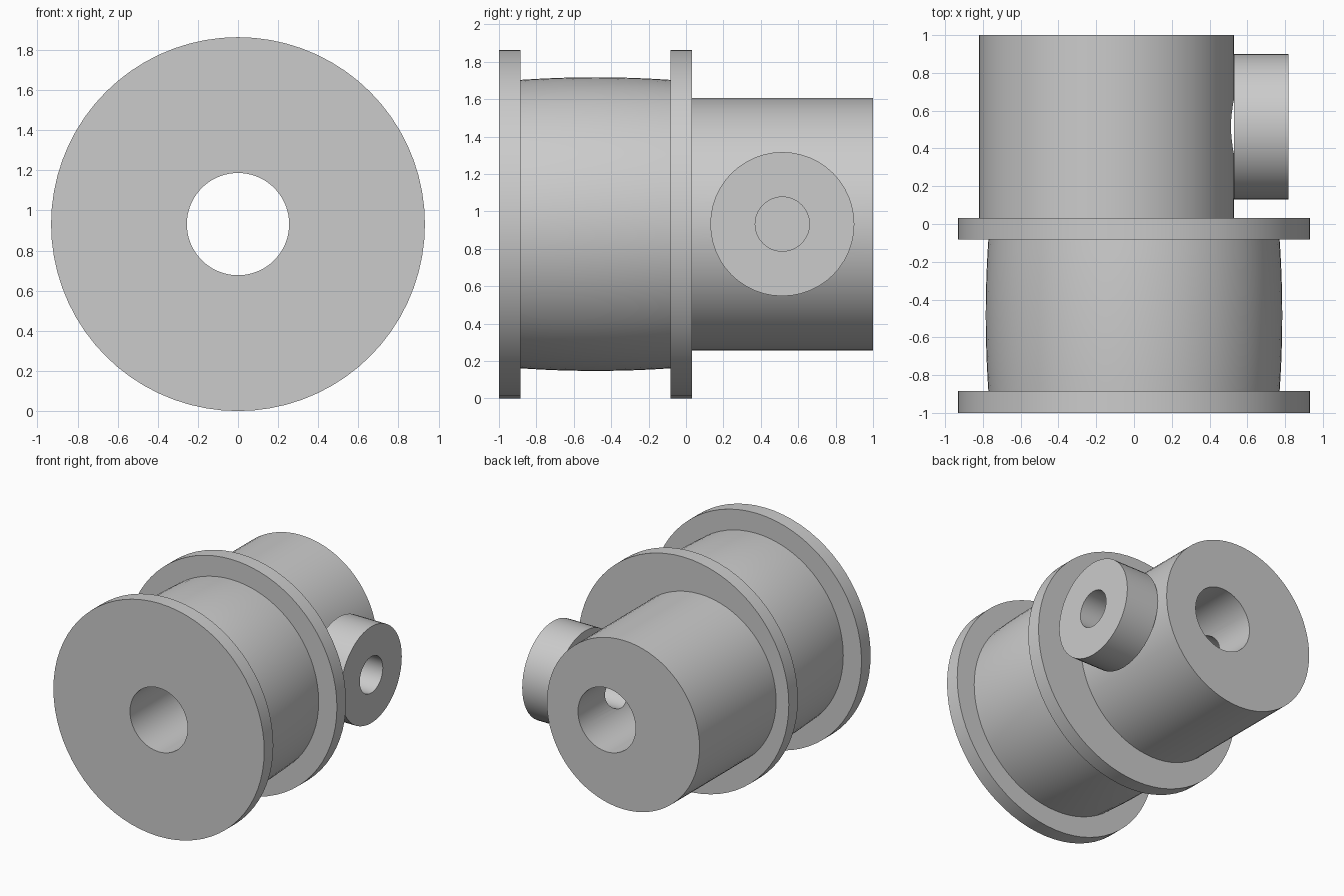
import bpy, bmesh
from math import sin, cos, tau, radians

if "Cube" in bpy.data.objects:
    bpy.data.objects.remove(bpy.data.objects["Cube"])

CZ = 0.932  # height of the shaft axis


def lathe(name, profile, axis='Y', cx=0.0, cy=0.0, seg=72, ring=False):
    """Revolve (radius, position) points; ring=True closes the section into a tube."""
    bm = bmesh.new()
    rows = []
    for r, t in profile:
        row = []
        for i in range(seg):
            a, b = r * cos(tau * i / seg), r * sin(tau * i / seg)
            p = (cx + a, t, CZ + b) if axis == 'Y' else (t, cy + a, CZ + b)
            row.append(bm.verts.new(p))
        rows.append(row)
    pairs = list(zip(rows, rows[1:]))
    if ring:
        pairs.append((rows[-1], rows[0]))
    else:
        bm.faces.new(rows[0])
        bm.faces.new(rows[-1])
    for lo, hi in pairs:
        for i in range(seg):
            j = (i + 1) % seg
            bm.faces.new((lo[i], lo[j], hi[j], hi[i]))
    bmesh.ops.recalc_face_normals(bm, faces=bm.faces)
    me = bpy.data.meshes.new(name)
    bm.to_mesh(me)
    bm.free()
    ob = bpy.data.objects.new(name, me)
    bpy.context.collection.objects.link(ob)
    return ob


def select(ob):
    bpy.ops.object.select_all(action='DESELECT')
    ob.select_set(True)
    bpy.context.view_layer.objects.active = ob


def combine(ob, tool, operation):
    select(ob)
    mod = ob.modifiers.new(operation, 'BOOLEAN')
    mod.object, mod.operation, mod.solver = tool, operation, 'EXACT'
    bpy.ops.object.modifier_apply(modifier=mod.name)
    bpy.data.objects.remove(tool, do_unlink=True)


# Pulley: two flanges with a slightly crowned drum between them
y0, y1, n = -0.885, -0.082, 12
crown = []
for i in range(n + 1):
    u = i / n
    crown.append((0.771 + 0.014 * 4 * u * (1 - u), y0 + (y1 - y0) * u))
pulley = lathe("pulley", [(0.932, -1), (0.932, y0)] + crown + [(0.932, y1), (0.932, 0.033)])

# Eccentric hub behind the rear flange
combine(pulley, lathe("hub", [(0.675, -0.03), (0.675, 1.0)], cx=-0.145), 'UNION')

# Shaft bore and blind cross hole
combine(pulley, lathe("bore", [(0.255, -1.2), (0.255, 1.2)]), 'DIFFERENCE')
combine(pulley, lathe("cross_hole", [(0.145, -0.45), (0.145, 0.7)], 'X', cy=0.515, seg=48), 'DIFFERENCE')

# Screw boss: short tube touching the hub's side
boss = lathe("screw_boss", [(0.385, 0.53), (0.385, 0.818), (0.145, 0.818), (0.145, 0.53)],
             'X', cy=0.515, seg=48, ring=True)

for ob in (pulley, boss):
    select(ob)
    bpy.ops.object.shade_smooth_by_angle(angle=radians(30))
